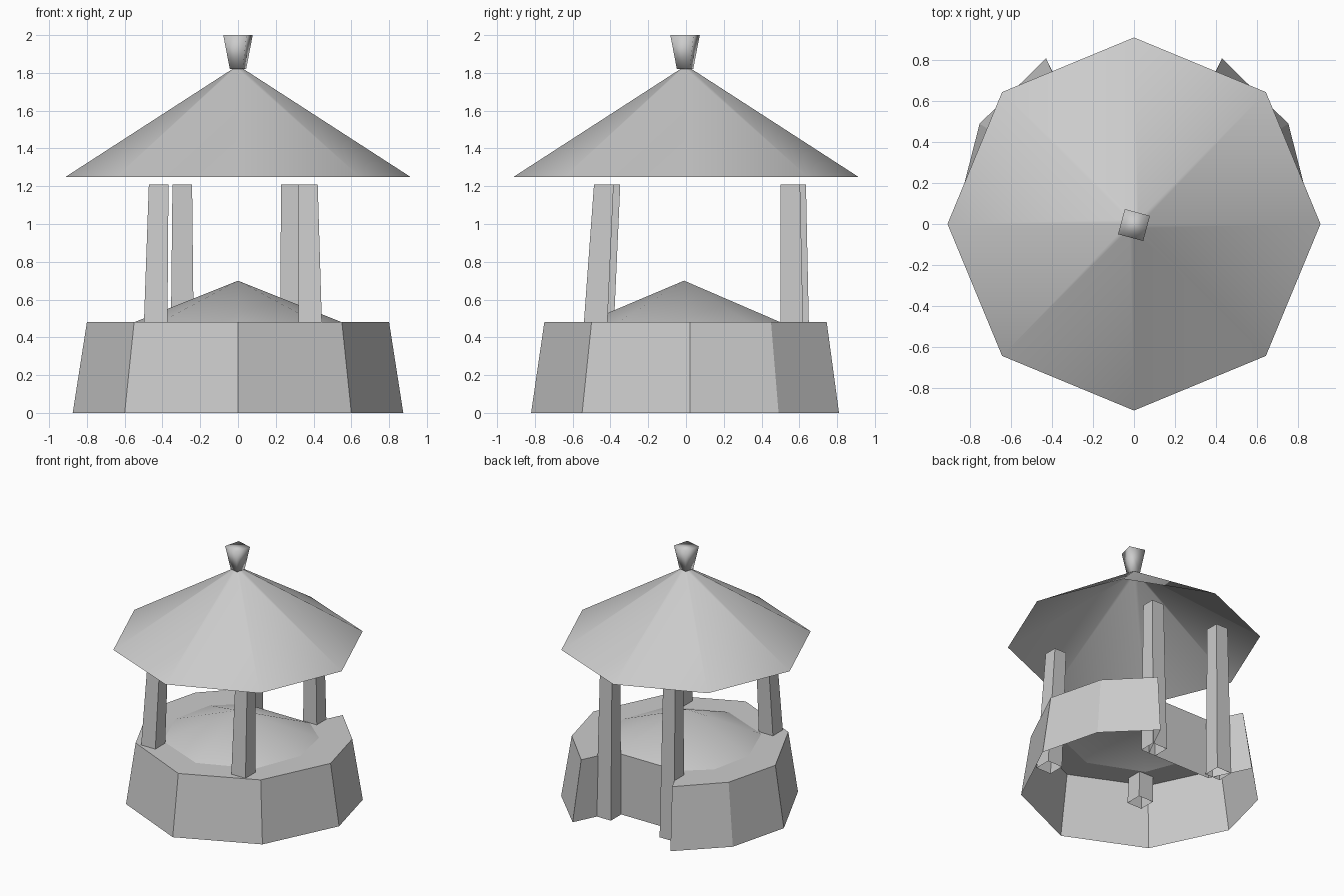
import bpy, bmesh, math
from mathutils import Matrix

cube = bpy.data.objects.get("Cube")
if cube:
    bpy.data.objects.remove(cube, do_unlink=True)

stone = bpy.data.materials.new("pale_grey_stone")
stone.use_nodes = True
GREY = (0.6, 0.6, 0.6, 1)
stone.diffuse_color = GREY
stone.node_tree.nodes["Principled BSDF"].inputs["Base Color"].default_value = GREY


def finish(name, bm, outward=True, smooth_angle=None):
    """Turn a bmesh into a named object with the stone material."""
    if outward:
        bmesh.ops.recalc_face_normals(bm, faces=bm.faces)
    mesh = bpy.data.meshes.new(name)
    bm.to_mesh(mesh)
    bm.free()
    mesh.materials.append(stone)
    obj = bpy.data.objects.new(name, mesh)
    bpy.context.collection.objects.link(obj)
    if smooth_angle:
        bpy.ops.object.select_all(action='DESELECT')
        obj.select_set(True)
        bpy.context.view_layer.objects.active = obj
        bpy.ops.object.shade_smooth_by_angle(angle=math.radians(smooth_angle))
    return obj


def mirrored(half):
    """Complete a half outline that ends on the front centre."""
    return half + [(-x, y) for x, y in reversed(half[:-1])]


def ring(bm, points, z):
    return [bm.verts.new((x, y, z)) for x, y in points]


def bridge(bm, a, b):
    for i in range(len(a) - 1):
        bm.faces.new((a[i], b[i], b[i + 1], a[i + 1]))


# Base: leaning wall, flat deck and an entrance recess at the back
DECK = 0.48
foot = mirrored([(0.43, 0.81), (0.755, 0.49), (0.875, 0.02), (0.6, -0.55), (0, -0.82)])
rim = mirrored([(0.4, 0.745), (0.69, 0.45), (0.8, 0.02), (0.55, -0.5), (0, -0.75)])
inner = mirrored([(0.28, 0.5), (0.48, 0.33), (0.55, 0.0), (0.41, -0.36), (0, -0.53)])

bm = bmesh.new()
low, high, mid = ring(bm, foot, 0), ring(bm, rim, DECK), ring(bm, inner, DECK)
bridge(bm, low, high)
bridge(bm, high, mid)
left_low, right_low = ring(bm, [inner[0], inner[-1]], 0)
bm.faces.new((low[0], high[0], mid[0], left_low))
bm.faces.new((low[-1], high[-1], mid[-1], right_low))
bm.faces.new((left_low, mid[0], mid[-1], right_low))
finish("base_wall", bm, smooth_angle=30)

# Low domed floor rising from the deck
bm = bmesh.new()
edge = ring(bm, inner, DECK)
peak = bm.verts.new((0, -0.01, 0.7))
for i, v in enumerate(edge):
    bm.faces.new((v, edge[(i + 1) % len(edge)], peak))
finish("domed_floor", bm, smooth_angle=30)


# Posts: tapered, leaning inward, open at the lower end
def post(name, bottom, top, z0):
    bm = bmesh.new()
    rings = []
    for (x, y), z, half in ((bottom, z0, 0.065), (top, 1.21, 0.052)):
        corners = [(x + half * a, y + half * b) for a, b in ((-1, -1), (1, -1), (1, 1), (-1, 1))]
        rings.append(ring(bm, corners, z))
    for r in rings:
        r.append(r[0])
    bridge(bm, *rings)
    bm.faces.new(rings[1][:4])
    finish(name, bm)


post("front_left_post", (0.385, -0.49), (0.37, -0.435), 0.28)
post("front_right_post", (-0.44, -0.455), (-0.42, -0.4), 0.28)
post("back_left_post", (0.285, 0.565), (0.28, 0.552), 0)
post("back_right_post", (-0.295, 0.595), (-0.295, 0.583), 0)

# Roof: open eight-sided cone
bm = bmesh.new()
bmesh.ops.create_cone(bm, cap_ends=False, segments=8, radius1=0.912, radius2=0.03,
                      depth=0.57, matrix=Matrix.Translation((0, 0, 1.535)))
finish("roof", bm, smooth_angle=40)

# Finial: flared four-sided knob
bm = bmesh.new()
turn = Matrix.Translation((0, -0.005, 1.91)) @ Matrix.Rotation(math.radians(30), 4, 'Z')
bmesh.ops.create_cone(bm, cap_ends=True, segments=4, radius1=0.05, radius2=0.09,
                      depth=0.18, matrix=turn)
finish("finial", bm, smooth_angle=120)
